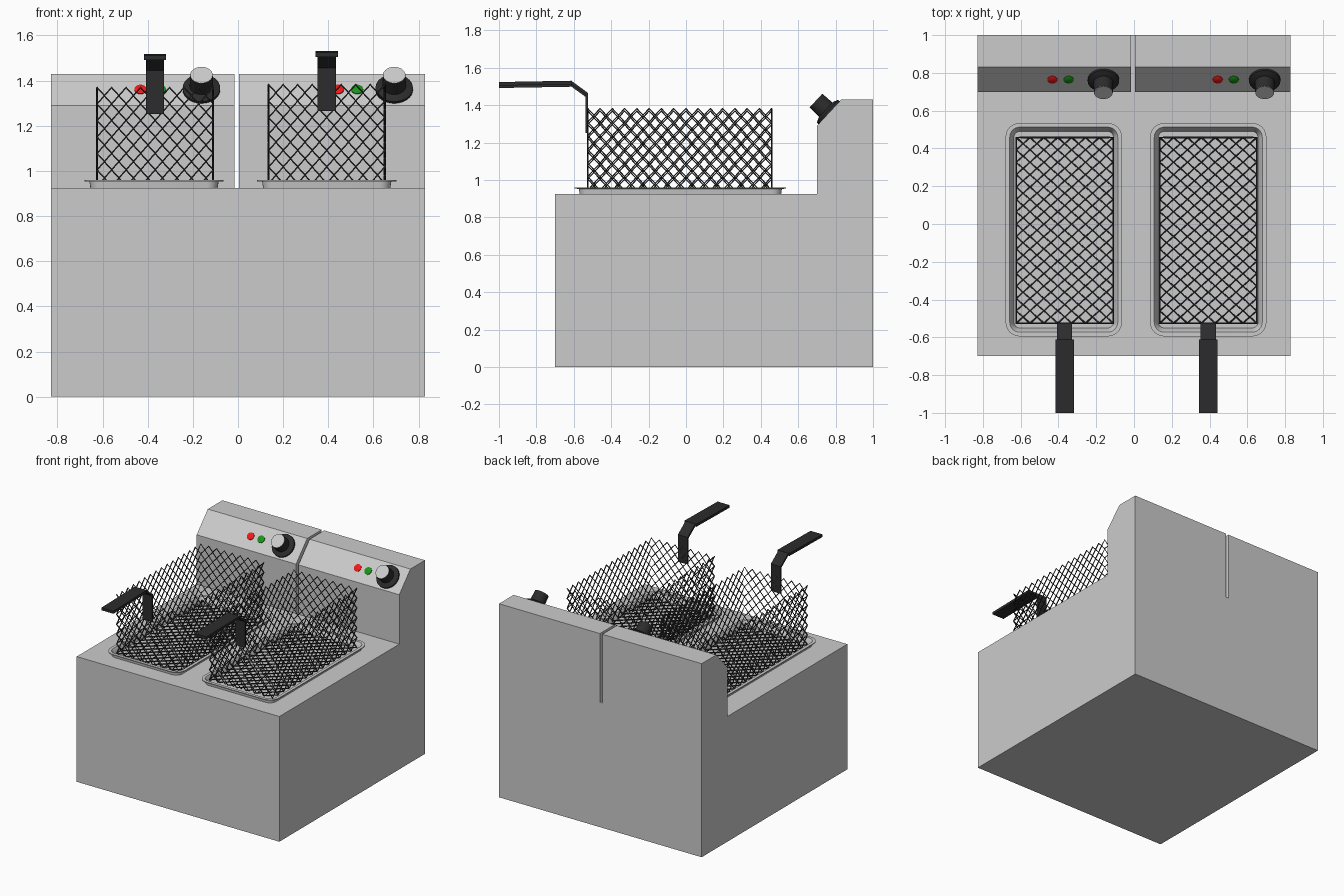
import bpy, bmesh, math
from mathutils import Vector, Matrix

if "Cube" in bpy.data.objects:
    bpy.data.objects.remove(bpy.data.objects["Cube"])


def material(name, color):
    m = bpy.data.materials.new(name)
    m.diffuse_color = (*color, 1)
    m.use_nodes = True
    m.node_tree.nodes["Principled BSDF"].inputs["Base Color"].default_value = m.diffuse_color
    return m


BLACK = material("black_plastic", (0.025, 0.025, 0.025))
WIRE = material("dark_wire", (0.04, 0.04, 0.04))
RED = material("red_light", (0.9, 0.01, 0.01))
GREEN = material("green_light", (0.01, 0.3, 0.01))


def finish(name, bm, mat=None, smooth=False):
    bmesh.ops.recalc_face_normals(bm, faces=bm.faces[:])
    me = bpy.data.meshes.new(name)
    bm.to_mesh(me)
    bm.free()
    ob = bpy.data.objects.new(name, me)
    bpy.context.collection.objects.link(ob)
    if mat:
        me.materials.append(mat)
    if smooth:
        bpy.ops.object.select_all(action='DESELECT')
        bpy.context.view_layer.objects.active = ob
        ob.select_set(True)
        bpy.ops.object.shade_smooth_by_angle(angle=math.radians(35))
    return ob


def extrude_profile(name, pts, x0, x1, mat=None):
    """Closed (y, z) outline extruded along x."""
    bm = bmesh.new()
    face = bm.faces.new([bm.verts.new((x0, y, z)) for y, z in pts])
    ext = bmesh.ops.extrude_face_region(bm, geom=[face])["geom"]
    bmesh.ops.translate(bm, vec=(x1 - x0, 0, 0),
                        verts=[v for v in ext if isinstance(v, bmesh.types.BMVert)])
    return finish(name, bm, mat)


def loft(name, rings, mat=None, closed=False, smooth=False, matrix=None):
    """Skin a list of equal-length point rings."""
    bm = bmesh.new()
    vs = [[bm.verts.new(p) for p in r] for r in rings]
    n = len(vs[0])
    pairs = list(zip(vs, vs[1:])) + ([(vs[-1], vs[0])] if closed else [])
    for a, b in pairs:
        for i in range(n):
            bm.faces.new((a[i], a[(i + 1) % n], b[(i + 1) % n], b[i]))
    if not closed:
        bm.faces.new(vs[0])
        bm.faces.new(vs[-1])
    if matrix:
        bm.transform(matrix)
    return finish(name, bm, mat, smooth)


def circle(r, z, n=32):
    return [(r * math.cos(2 * math.pi * i / n), r * math.sin(2 * math.pi * i / n), z)
            for i in range(n)]


def rounded_rect(cx, cy, hx, hy, r, z, seg=6):
    pts = []
    for k, (sx, sy) in enumerate([(1, 1), (-1, 1), (-1, -1), (1, -1)]):
        for i in range(seg + 1):
            a = math.pi / 2 * (k + i / seg)
            pts.append((cx + sx * (hx - r) + r * math.cos(a),
                        cy + sy * (hy - r) + r * math.sin(a), z))
    return pts


# Body with sloped control console, split by a narrow slot
DECK = 0.925
body = extrude_profile("body", [(-0.7, 0), (1, 0), (1, 1.43), (0.83, 1.43),
                                (0.70, 1.29), (0.70, DECK), (-0.7, DECK)], -0.828, 0.828)
cutter = extrude_profile("slot_cutter", [(0.695, 0.922), (1.1, 0.922), (1.1, 1.6),
                                         (0.695, 1.6)], -0.016, 0.004)
cutter.hide_render = True
cutter.hide_viewport = True
cut = body.modifiers.new("slot", 'BOOLEAN')
cut.operation = 'DIFFERENCE'
cut.solver = 'EXACT'
cut.object = cutter


# Vat rims: flanged rounded frames on the deck
def vat_rim(name, cx):
    section = [(0.027, 0.92), (0.022, 0.953), (0, 0.954), (0, 0.96), (0.022, 0.96), (0.045, 0.926),
               (0.045, 0.92)]
    loft(name, [rounded_rect(cx, -0.03, 0.308 - d, 0.565 - d, 0.075 - d, z)
                for d, z in section], closed=True, smooth=True)


# Wire baskets: zigzag wires meeting tip to tip as a diamond mesh
def basket(name, cx, dz):
    hx, y0, y1, z0, pitch = 0.257, -0.525, 0.458, 0.945 + dz, 0.0365
    curve = bpy.data.curves.new(name, 'CURVE')
    curve.dimensions = '3D'
    curve.bevel_depth = 0.0045
    curve.bevel_resolution = 0

    def wire(pts, cyclic):
        s = curve.splines.new('POLY')
        s.points.add(len(pts) - 1)
        for p, co in zip(s.points, pts):
            p.co = (*co, 1)
        s.use_cyclic_u = cyclic

    # walls
    corners = [Vector(c) for c in [(cx - hx, y0), (cx + hx, y0), (cx + hx, y1), (cx - hx, y1)]]
    for row in range(12):
        pts = []
        for i, a in enumerate(corners):
            b = corners[(i + 1) % 4]
            n = 2 * round((b - a).length / 0.064)
            for k in range(n):
                p = a.lerp(b, k / n)
                side = 1 if (k + row) % 2 else -1
                pts.append((p.x, p.y, z0 + pitch * (row + 0.5 + side * 0.48)))
        wire(pts, True)
    # floor
    rows, n = 14, 30
    w = 2 * hx / rows
    for row in range(rows):
        wire([(cx - hx + w * (row + 0.5 + (0.48 if (k + row) % 2 else -0.48)),
               y0 + (y1 - y0) * k / n, z0) for k in range(n + 1)], False)
    ob = bpy.data.objects.new(name, curve)
    curve.materials.append(WIRE)
    bpy.context.collection.objects.link(ob)


# Basket handles: bent strap plus flat grip
def handle(name, cx, dz):
    strap = [(-0.523, 1.265), (-0.523, 1.465), (-0.612, 1.53), (-0.66, 1.528),
             (-0.66, 1.514), (-0.616, 1.515), (-0.536, 1.457), (-0.536, 1.265)]
    grip = [(-0.612, 1.531), (-1.0, 1.524), (-1.0, 1.505), (-0.612, 1.512)]
    for part, prof, hw in (("strap", strap, 0.04), ("grip", grip, 0.049)):
        extrude_profile(f"{name}_{part}", [(y, z + dz) for y, z in prof],
                        cx - hw, cx + hw, BLACK)


for side, rim_x, bx, dz in (("left", -0.372, -0.367, -0.013), ("right", 0.393, 0.393, 0)):
    vat_rim(side + "_vat_rim", rim_x)
    basket(side + "_basket", bx, dz)
    handle(side + "_handle", bx + 0.0, dz)

# Knobs and indicator lights on the sloped panel
tilt = math.atan2(0.14, 0.13)


def on_panel(x):
    return Matrix.Translation((x, 0.765, 1.36)) @ Matrix.Rotation(tilt, 4, 'X')


for side, knob_x, red_x, green_x in (("left", -0.162, -0.432, -0.346),
                                     ("right", 0.692, 0.443, 0.528)):
    loft(side + "_knob", [circle(0.083, -0.005), circle(0.083, 0.012), circle(0.06, 0.022),
                          circle(0.052, 0.024), circle(0.05, 0.094)],
         BLACK, smooth=True, matrix=on_panel(knob_x))
    loft(side + "_knob_cap", [circle(0.049, 0.09), circle(0.049, 0.096)],
         smooth=True, matrix=on_panel(knob_x))
    for label, x, mat in (("red", red_x, RED), ("green", green_x, GREEN)):
        loft(f"{side}_{label}_light", [circle(0.027, -0.005, 20), circle(0.027, 0.004, 20),
                                       circle(0.02, 0.008, 20)],
             mat, smooth=True, matrix=on_panel(x))
